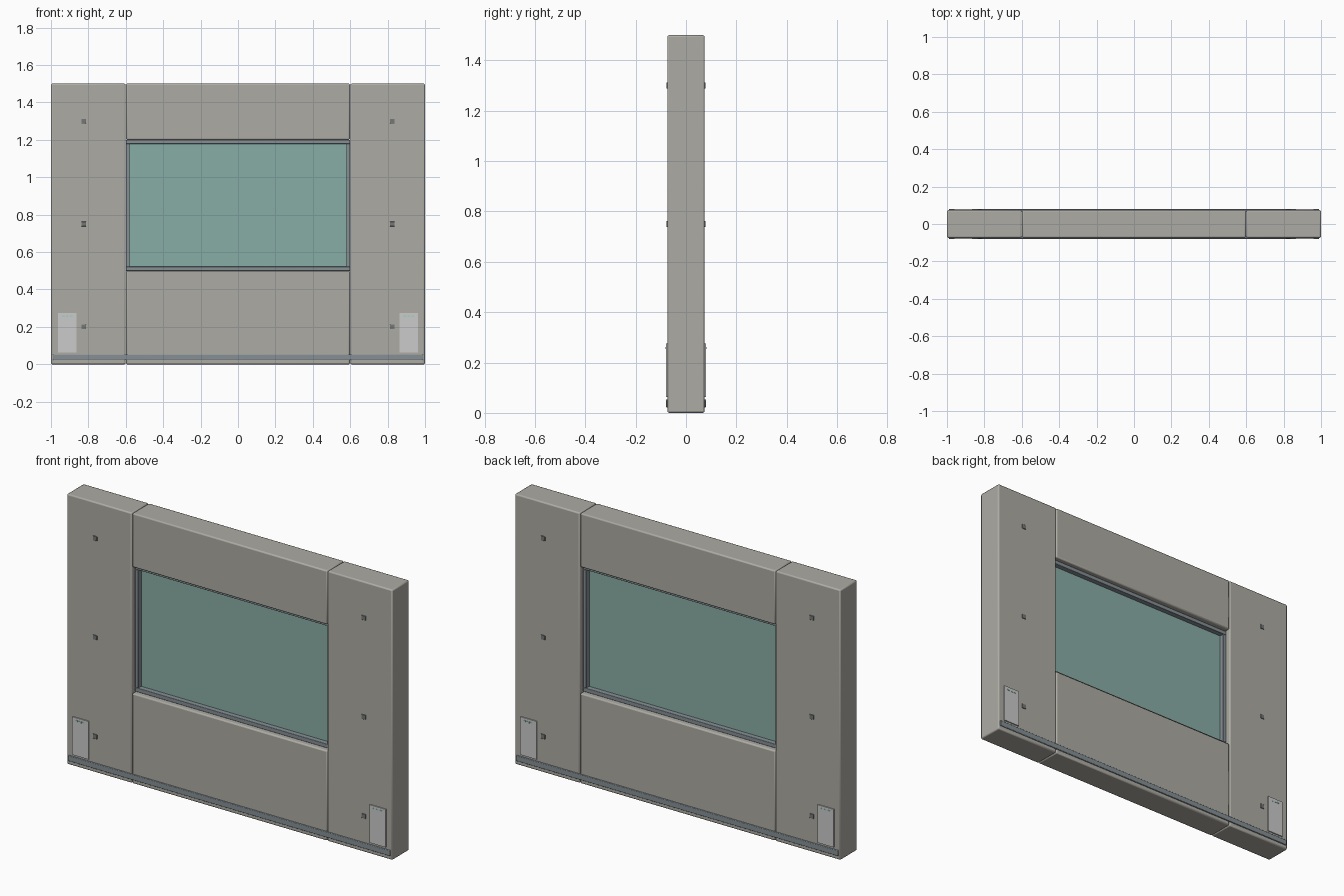
import bpy

if "Cube" in bpy.data.objects:
    bpy.data.objects.remove(bpy.data.objects["Cube"])


def material(name, color):
    m = bpy.data.materials.new(name)
    m.diffuse_color = (*color, 1)
    m.use_nodes = True
    m.node_tree.nodes["Principled BSDF"].inputs["Base Color"].default_value = m.diffuse_color
    return m


CONCRETE = material("concrete", (0.42, 0.41, 0.37))
METAL = material("blue_grey_metal", (0.24, 0.28, 0.30))
GLASS = material("glass", (0.25, 0.42, 0.38))
PLATE = material("plate_grey", (0.55, 0.56, 0.56))
DARK = material("dark_metal", (0.18, 0.19, 0.19))
GREEN = material("indicator_green", (0.35, 0.65, 0.55))


def box(name, x, y, z, mat, bevel=0.0):
    """Box from (min, max) ranges on each axis, with optional rounded edges."""
    lo, hi = zip(x, y, z)
    bpy.ops.mesh.primitive_cube_add(size=1, location=[(a + b) / 2 for a, b in zip(lo, hi)])
    o = bpy.context.object
    o.name = name
    o.scale = [b - a for a, b in zip(lo, hi)]
    bpy.ops.object.transform_apply(location=False, rotation=False, scale=True)
    o.data.materials.append(mat)
    if bevel:
        mod = o.modifiers.new("bevel", 'BEVEL')
        mod.width = bevel
        mod.segments = 2
    return o


def span(c, half):
    return (c - half, c + half)


D = 0.074  # half depth of the wall

# Wall panels around the window opening
box("top_panel", (-0.599, 0.599), (-D, D), (1.2, 1.5), CONCRETE, 0.007)
box("bottom_panel", (-0.599, 0.599), (-D, D), (0, 0.5), CONCRETE, 0.007)
box("left_panel", (-1, -0.601), (-D, D), (0, 1.5), CONCRETE, 0.007)
box("right_panel", (0.601, 1), (-D, D), (0, 1.5), CONCRETE, 0.007)

# Window frame and pane
F = (-0.046, 0.046)
box("frame_bottom", (-0.6, 0.6), F, (0.5, 0.522), METAL, 0.002)
box("frame_top", (-0.6, 0.6), F, (1.178, 1.2), METAL, 0.002)
box("frame_left", (-0.6, -0.58), F, (0.522, 1.178), METAL, 0.002)
box("frame_right", (0.58, 0.6), F, (0.522, 1.178), METAL, 0.002)
box("window_pane", (-0.582, 0.582), (-0.018, 0.018), (0.52, 1.18), GLASS)

# Fittings on the front and back faces
for face, s in (("front", -1), ("back", 1)):
    def out(a, b):
        return tuple(sorted((s * a, s * b)))

    box(f"{face}_base_rail", (-0.99, 0.99), out(0.068, 0.08), (0.022, 0.053), METAL, 0.003)
    for side, k in (("left", -1), ("right", 1)):
        for i, z in enumerate((0.2, 0.75, 1.3)):
            box(f"{face}_{side}_bolt_{i + 1}", span(k * 0.825, 0.0125), out(0.06, 0.078),
                span(z, 0.0125), DARK, 0.002)
        # Service plate with a row of indicators
        box(f"{face}_{side}_plate", span(k * 0.913, 0.05), out(0.07, 0.08),
            (0.064, 0.275), PLATE)
        for i in (-1, 0, 1):
            box(f"{face}_{side}_indicator_{i + 2}", span(k * 0.913 + i * 0.022, 0.007),
                out(0.078, 0.0812), span(0.258, 0.004), GREEN)

# Smooth the rounded edges
for o in bpy.data.objects:
    o.select_set(True)
bpy.ops.object.shade_smooth_by_angle()
